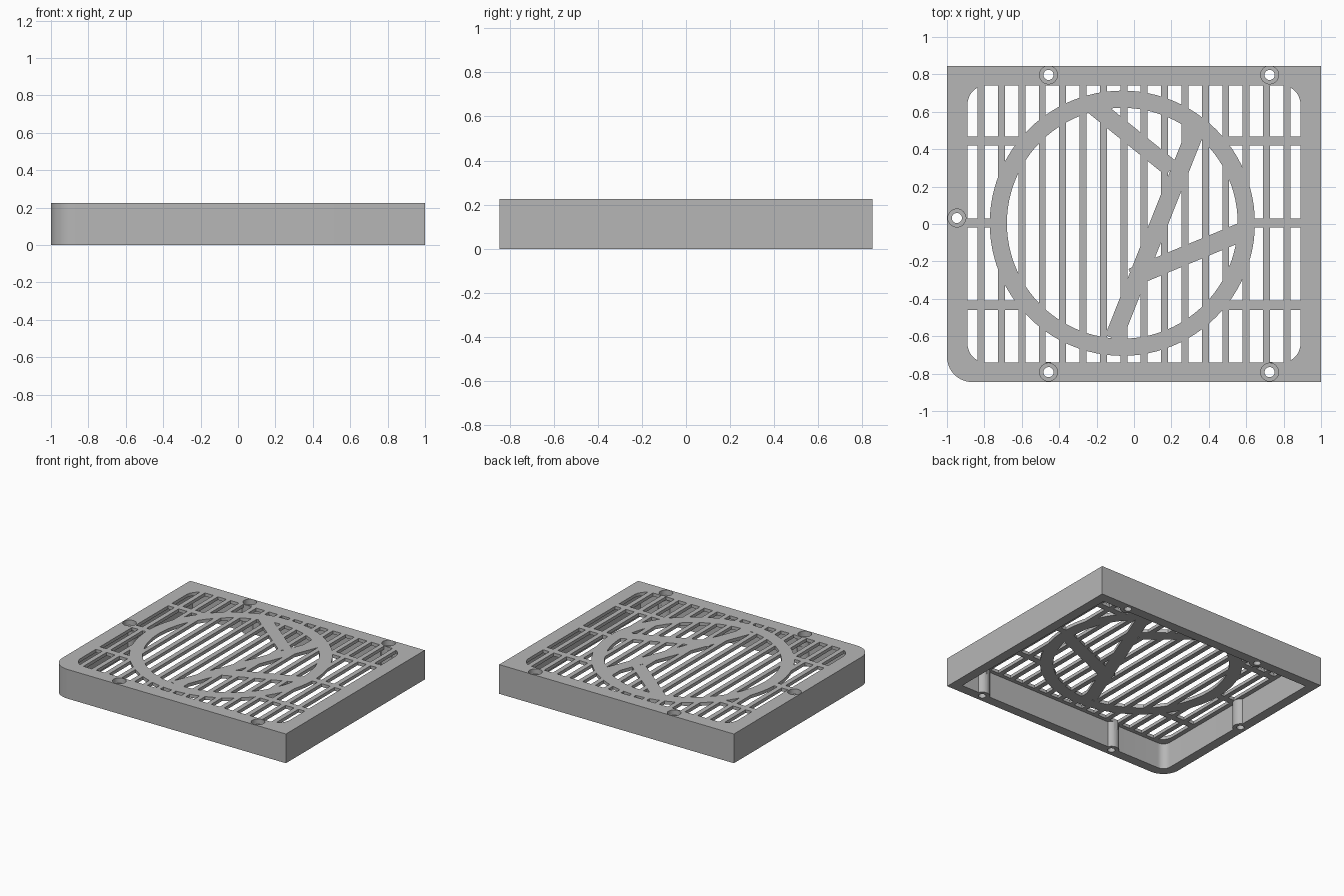
import bpy, bmesh, math
from mathutils import Vector

cube = bpy.data.objects.get("Cube")
if cube:
    bpy.data.objects.remove(cube, do_unlink=True)

HEIGHT, PLATE, WALL = 0.225, 0.025, 0.075
HALF_X, HALF_Y = 1.0, 0.845
RING = (-0.0625, 0.004)


def prisms(name, outlines, z0, z1):
    """One object holding an upright prism for each closed outline."""
    bm = bmesh.new()
    for outline in outlines:
        base = bm.faces.new([bm.verts.new((x, y, z0)) for x, y in outline])
        out = bmesh.ops.extrude_face_region(bm, geom=[base])
        verts = [v for v in out["geom"] if isinstance(v, bmesh.types.BMVert)]
        bmesh.ops.translate(bm, verts=verts, vec=(0, 0, z1 - z0))
    bmesh.ops.recalc_face_normals(bm, faces=bm.faces)
    mesh = bpy.data.meshes.new(name)
    bm.to_mesh(mesh)
    bm.free()
    obj = bpy.data.objects.new(name, mesh)
    bpy.context.collection.objects.link(obj)
    return obj


def cut(target, cutter):
    """Subtract the cutter from the target, then discard the cutter."""
    mod = target.modifiers.new("cut", "BOOLEAN")
    mod.operation, mod.solver, mod.object = "DIFFERENCE", "EXACT", cutter
    bpy.context.view_layer.update()
    graph = bpy.context.evaluated_depsgraph_get()
    mesh = bpy.data.meshes.new_from_object(target.evaluated_get(graph))
    target.modifiers.clear()
    target.data = mesh
    bpy.data.objects.remove(cutter, do_unlink=True)


def circle(center, r, n=48):
    return [(center[0] + r * math.cos(math.tau * i / n),
             center[1] + r * math.sin(math.tau * i / n)) for i in range(n)]


def rounded_rect(hx, hy, radii, steps=10):
    """Radii go counter-clockwise from the front right-hand (-x, -y) corner."""
    pts = []
    for k, (sx, sy) in enumerate([(-1, -1), (1, -1), (1, 1), (-1, 1)]):
        r = radii[k]
        if r == 0:
            pts.append((sx * hx, sy * hy))
            continue
        for i in range(steps + 1):
            a = math.pi + (k + i / steps) * math.pi / 2
            pts.append((sx * (hx - r) + r * math.cos(a),
                        sy * (hy - r) + r * math.sin(a)))
    return pts


def strip(a, b, width):
    a, b = Vector(a), Vector(b)
    d = (b - a).normalized() * width / 2
    n = Vector((-d.y, d.x))
    return [tuple(p) for p in (a + n, a - n, b - n, b + n)]


# Outer housing
housing = prisms("grille_cover", [rounded_rect(HALF_X, HALF_Y, (0.135, 0, 0, 0))],
                 0, HEIGHT)

# Hollow underside, leaving round screw bosses against the walls
screws = [(-0.457, 0.797), (0.725, 0.797), (-0.947, 0.032),
          (-0.457, -0.792), (0.725, -0.792)]
cavity = prisms("cavity", [rounded_rect(HALF_X - WALL, HALF_Y - WALL, (0.06, 0, 0, 0))],
                -0.1, HEIGHT - PLATE)
cut(cavity, prisms("bosses", [circle(s, 0.055, 32) for s in screws], -0.2, 0.4))
cut(housing, cavity)

# Grille opening: rounded window minus every strut that stays solid
opening = prisms("opening", [rounded_rect(0.89, 0.74, (0.1,) * 4)], 0.15, 0.3)

bars = [strip((x, -0.9), (x, 0.9), 0.037)
        for x in [0.109 * (i - 7.5) for i in range(16)]]
cut(opening, prisms("upright_bars", bars, 0, 0.5))

cross_bars = []
for y in (-0.434, 0.005, 0.444):
    reach = math.sqrt(0.665 ** 2 - (y - RING[1]) ** 2)
    cross_bars.append(strip((-0.95, y), (RING[0] - reach, y), 0.049))
    cross_bars.append(strip((RING[0] + reach, y), (0.95, y), 0.049))
cut(opening, prisms("cross_bars", cross_bars, 0.01, 0.49))

ring = prisms("ring", [circle(RING, 0.709, 96)], 0.02, 0.48)
cut(ring, prisms("ring_inside", [circle(RING, 0.617, 96)], -0.1, 0.6))
cut(opening, ring)

# Slanted braces inside the ring
braces = [((0.35, 0.55), (-0.11, -0.612), 0.095),
          ((-0.22, 0.635), (0.2, 0.295), 0.095),
          ((-0.01, -0.286), (0.6, -0.032), 0.1)]
for i, (a, b, width) in enumerate(braces):
    cut(opening, prisms("brace", [strip(a, b, width)], 0.03 + 0.01 * i, 0.47 - 0.01 * i))
cut(housing, opening)

# Screw holes with wider recesses on top
cut(housing, prisms("recesses", [circle(s, 0.048, 32) for s in screws], 0.185, 0.3))
cut(housing, prisms("holes", [circle(s, 0.027, 24) for s in screws], -0.1, 0.4))

# Single grey plastic
grey = bpy.data.materials.new("grey_plastic")
grey.use_nodes = True
color = (0.47, 0.47, 0.47, 1)
grey.diffuse_color = color
grey.node_tree.nodes["Principled BSDF"].inputs["Base Color"].default_value = color
housing.data.materials.clear()
housing.data.materials.append(grey)

bpy.ops.object.select_all(action="DESELECT")
housing.select_set(True)
bpy.context.view_layer.objects.active = housing
bpy.ops.object.shade_smooth_by_angle(angle=math.radians(30))
